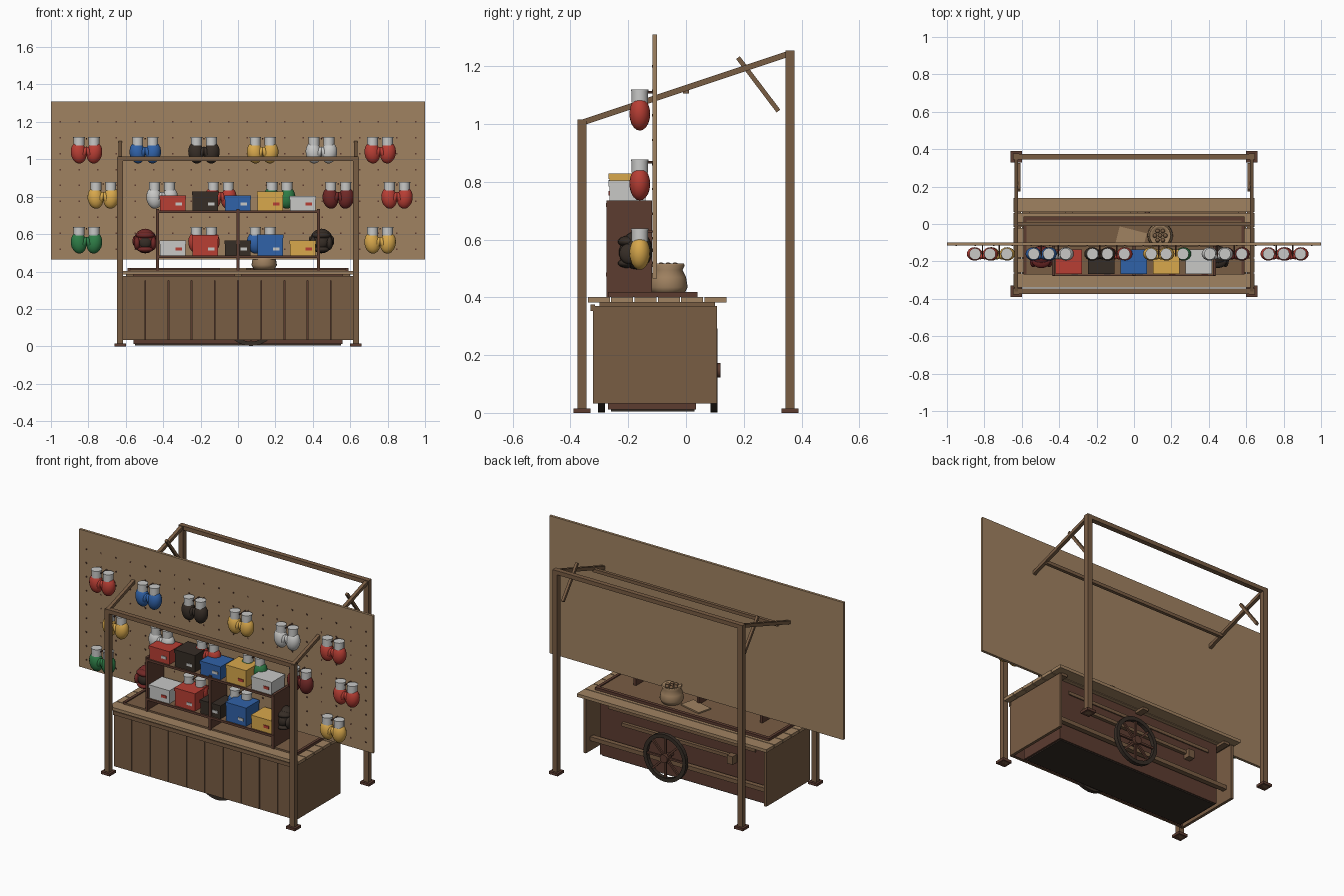
import bpy, bmesh
from math import pi, sin, cos, atan2, hypot
from mathutils import Matrix, Vector

if "Cube" in bpy.data.objects:
    bpy.data.objects.remove(bpy.data.objects["Cube"])


def material(name, *srgb):
    lin = [((c / 255 + 0.055) / 1.055) ** 2.4 for c in srgb] + [1]
    m = bpy.data.materials.new(name)
    m.use_nodes = True
    m.diffuse_color = lin
    m.node_tree.nodes["Principled BSDF"].inputs["Base Color"].default_value = lin
    return m


TAN = material("tan board", 160, 130, 97)
WOOD = material("brown wood", 121, 93, 68)
DARK = material("dark wood", 92, 60, 48)
RED = material("red", 184, 62, 52)
BLUE = material("blue", 48, 98, 168)
YELLOW = material("yellow", 216, 168, 76)
WHITE = material("pale grey", 200, 200, 198)
GREEN = material("green", 46, 124, 70)
MAROON = material("maroon", 112, 40, 38)
BLACK = material("near black", 54, 45, 38)


def finish(name, bm, mat, smooth=False):
    me = bpy.data.meshes.new(name)
    bmesh.ops.recalc_face_normals(bm, faces=bm.faces)
    bm.to_mesh(me)
    bm.free()
    me.materials.append(mat)
    for p in me.polygons:
        p.use_smooth = smooth and len(p.vertices) < 5
    ob = bpy.data.objects.new(name, me)
    bpy.context.collection.objects.link(ob)
    return ob


def box(name, x, y, z, mat, rot=0):
    """Box between (min, max) pairs, optionally turned about its own upright axis."""
    size = [b - a for a, b in (x, y, z)]
    mid = [(a + b) / 2 for a, b in (x, y, z)]
    bm = bmesh.new()
    m = Matrix.Translation(mid) @ Matrix.Rotation(rot, 4, 'Z') @ Matrix.Diagonal((*size, 1))
    bmesh.ops.create_cube(bm, size=1, matrix=m)
    return finish(name, bm, mat)


def sloped_bar(name, x, a, b, w, h, mat):
    """Bar in the side plane from (y, z) a to b."""
    dy, dz = b[0] - a[0], b[1] - a[1]
    m = (Matrix.Translation((x, (a[0] + b[0]) / 2, (a[1] + b[1]) / 2))
         @ Matrix.Rotation(atan2(dz, dy), 4, 'X') @ Matrix.Diagonal((w, hypot(dy, dz), h, 1)))
    bm = bmesh.new()
    bmesh.ops.create_cube(bm, size=1, matrix=m)
    return finish(name, bm, mat)


def ball(name, c, r, mat, tilt=0, seg=16):
    m = Matrix.Translation(c) @ Matrix.Rotation(tilt, 4, 'Y') @ Matrix.Diagonal((*r, 1))
    bm = bmesh.new()
    bmesh.ops.create_uvsphere(bm, u_segments=seg, v_segments=seg // 2 + 2, radius=1, matrix=m)
    return finish(name, bm, mat, True)


def rod(name, c, r, length, mat, axis='Z', seg=16):
    turn = {'X': Matrix.Rotation(pi / 2, 4, 'Y'), 'Y': Matrix.Rotation(pi / 2, 4, 'X'), 'Z': Matrix()}
    bm = bmesh.new()
    bmesh.ops.create_cone(bm, cap_ends=True, segments=seg, radius1=r, radius2=r, depth=length,
                          matrix=Matrix.Translation(c) @ turn[axis])
    return finish(name, bm, mat, True)


def lathe(name, c, profile, mat, axis='Z', seg=24, closed=False):
    """Spin (radius, height) points round an axis."""
    bm = bmesh.new()
    rings = []
    for k in range(seg):
        a = 2 * pi * k / seg
        pts = [(r * cos(a), r * sin(a), h) for r, h in profile]
        if axis == 'Y':
            pts = [(px, pz, py) for px, py, pz in pts]
        rings.append([bm.verts.new(Vector(c) + Vector(p)) for p in pts])
    n = len(profile)
    for k in range(seg):
        a, b = rings[k], rings[(k + 1) % seg]
        for i in range(n if closed else n - 1):
            j = (i + 1) % n
            bm.faces.new((a[i], a[j], b[j], b[i]))
    return finish(name, bm, mat, not closed)


# Canopy frame: posts, feet, rafters, braces and cross beams
for sx, side in ((1, "left"), (-1, "right")):
    x = 0.63 * sx
    for y, top, end in ((-0.36, 1.01, "front"), (0.36, 1.255, "back")):
        box(f"{end}_{side}_post", (x - .016, x + .016), (y - .016, y + .016), (0, top), WOOD)
        box(f"{end}_{side}_foot", (x - .03, x + .03), (y - .03, y + .03), (0, .016), DARK)
    sloped_bar(f"{side}_rafter", x, (-0.36, 1.005), (0.36, 1.245), .02, .02, WOOD)
    sloped_bar(f"{side}_brace", x - .016 * sx, (0.18, 1.23), (0.32, 1.045), .016, .016, WOOD)
box("front_beam", (-.645, .645), (-.375, -.345), (.99, 1.015), WOOD)
box("back_beam", (-.645, .645), (.345, .375), (1.23, 1.255), WOOD)
box("middle_beam", (-.63, .63), (-.01, .01), (1.105, 1.125), WOOD)

# Display board with peg holes
box("display_board", (-1, 1), (-.116, -.1), (.465, 1.31), TAN)
bm = bmesh.new()
for r in range(9):
    for c in range(20):
        p = (-.95 + .1 * c, -.117, .52 + .085 * r)
        bmesh.ops.create_cube(bm, size=1, matrix=Matrix.Translation(p) @ Matrix.Diagonal((.008, .003, .008, 1)))
finish("peg_holes", bm, DARK)

# Counter shell: end panels and front planks, open at the back
for sx in (1, -1):
    box("counter_end", sorted((.605 * sx, .622 * sx)), (-.31, .108), (.033, .37), WOOD)
for i in range(10):
    x = -.62 + .124 * i
    box("front_plank", (x + .002, x + .122), (-.322, -.31), (.033, .37), WOOD)
box("plank_backing", (-.61, .61), (-.311, -.306), (.035, .368), DARK)
box("front_rail", (-.62, .62), (-.33, -.315), (.352, .375), WOOD)

# Counter top planks with raised work surface
for i in range(6):
    y = -.34 + .0808 * i
    box("counter_plank", (-.645, .645), (y, y + .076), (.383, .402), TAN)
for x in (-.58, 0, .58):
    box("counter_bearer", (x - .02, x + .02), (-.3, .1), (.368, .384), WOOD)
box("work_surface", (-.59, .59), (-.27, .02), (.402, .412), WOOD)
box("work_surface_back_rim", (-.59, .59), (.018, .04), (.402, .418), DARK)
for sx in (1, -1):
    box("work_surface_side_rim", sorted((.575 * sx, .592 * sx)), (-.27, .04), (.402, .418), DARK)

# Cart body below the counter
box("cart_body", (-.56, .56), (-.27, .035), (.012, .383), DARK)
box("cart_underside", (-.55, .55), (-.26, .03), (.005, .013), BLACK)
box("cart_lower_rail", (-.6, .6), (.045, .075), (.1, .125), WOOD)
box("cart_upper_rail", (-.36, .4), (.035, .055), (.235, .255), WOOD)
box("cart_rail_block", (-.37, -.33), (.035, .075), (.21, .26), WOOD)
box("cart_top_trim", (-.5, .5), (.035, .042), (.31, .33), WOOD)

# Spoked wheels
WX, WZ = .07, .147
rod("axle", (WX, -.1, WZ), .012, .43, DARK, 'Y')
for y in (-.292, .097):
    rim = [(.145, -.012), (.145, .012), (.122, .012), (.122, -.012)]
    lathe("wheel_rim", (WX, y, WZ), rim, BLACK, 'Y', 32, True)
    rod("wheel_hub", (WX, y, WZ), .025, .045, DARK, 'Y')
    bm = bmesh.new()
    for k in range(4):
        m = (Matrix.Translation((WX, y, WZ)) @ Matrix.Rotation(pi * k / 4, 4, 'Y')
             @ Matrix.Diagonal((.25, .012, .012, 1)))
        bmesh.ops.create_cube(bm, size=1, matrix=m)
    finish("wheel_spokes", bm, DARK)

# Shelf unit
for x in (-.43, 0, .43):
    box("shelf_upright", (x - .008, x + .008), (-.275, -.117), (.402, .735), DARK)
for z in (.472, .712):
    box("shelf_board", (-.435, .435), (-.272, -.117), (z, z + .012), WOOD)
    box("shelf_lip", (-.435, .435), (-.277, -.271), (z, z + .014), DARK)

# Boxes on the shelves
top_row = ((RED, .082), (BLACK, .105), (BLUE, .082), (YELLOW, .105), (WHITE, .08))
low_row = ((WHITE, .082), (RED, .11), (BLACK, .082), (BLUE, .115), (YELLOW, .082))
for base, row in ((.724, top_row), (.484, low_row)):
    for i, (mat, h) in enumerate(row):
        x = -.35 + .174 * i
        box("carton", (x - .068, x + .068), (-.265, -.14), (base, base + h - .02), mat)
        box("carton_lid", (x - .071, x + .071), (-.268, -.137), (base + h - .02, base + h), mat)
        label = RED if mat in (WHITE, YELLOW) else WHITE
        box("carton_label", (x + .015, x + .05), (-.269, -.265), (base + .028, base + .044), label)


def gloves(x, z, mat):
    """Hanging pair of padded gloves with pale cuffs."""
    for s in (-1, 1):
        gx = x + .042 * s
        ball("glove", (gx, -.16, z), (.042, .036, .058), mat, .15 * s)
        ball("glove_thumb", (gx - .03 * s, -.172, z + .002), (.015, .018, .032), mat, -.35 * s, 12)
        rod("glove_cuff", (gx - .002 * s, -.16, z + .062), .029, .044, WHITE)
        rod("glove_cuff_rim", (gx - .002 * s, -.16, z + .082), .031, .006, WHITE)
    rod("glove_hook", (x, -.145, z + .075), .004, .06, DARK, 'Y', 8)


def helmet(x, z, mat):
    """Padded head guard with an open face, cheek pads and ridges."""
    ball("helmet_shell", (x, -.172, z), (.062, .056, .066), mat)
    ball("helmet_brow", (x, -.2, z + .03), (.05, .036, .02), mat)
    ball("helmet_face", (x, -.214, z - .008), (.034, .018, .032), BLACK)
    ball("helmet_chin", (x, -.206, z - .045), (.042, .03, .016), mat)
    for s in (-1, 1):
        ball("helmet_cheek", (x + .043 * s, -.195, z - .012), (.018, .036, .036), mat)
        ball("helmet_ear", (x + .058 * s, -.17, z), (.01, .024, .026), mat, 0, 12)


# Gear hung in three staggered rows
rows = ((1.035, -.81, (RED, BLUE, BLACK, YELLOW, WHITE, RED)),
        (.793, -.72, (YELLOW, WHITE, RED, GREEN, MAROON, RED)),
        (.553, -.81, (GREEN, MAROON, RED, BLUE, BLACK, YELLOW)))
for r, (z, x0, mats) in enumerate(rows):
    for i, mat in enumerate(mats):
        if r == 2 and mat in (MAROON, BLACK):
            helmet(x0 + .314 * i, z + .01, mat)
        else:
            gloves(x0 + .314 * i, z, mat)

# Sack of small goods and a paper sheet on the counter
PX, PY = .14, -.062
sack = [(0, .412), (.056, .412), (.068, .435), (.062, .47), (.05, .495), (.058, .512), (.054, .517), (.045, .505), (0, .505)]
lathe("sack", (PX, PY, 0), sack, TAN)
for k in range(7):
    d = .028 if k else 0
    ball("sack_nut", (PX + d * cos(k * pi / 3), PY + d * sin(k * pi / 3), .511), (.012, .012, .01), WOOD, 0, 8)
box("paper_sheet", (-.09, .06), (-.12, -.03), (.412, .42), TAN, -.25)
